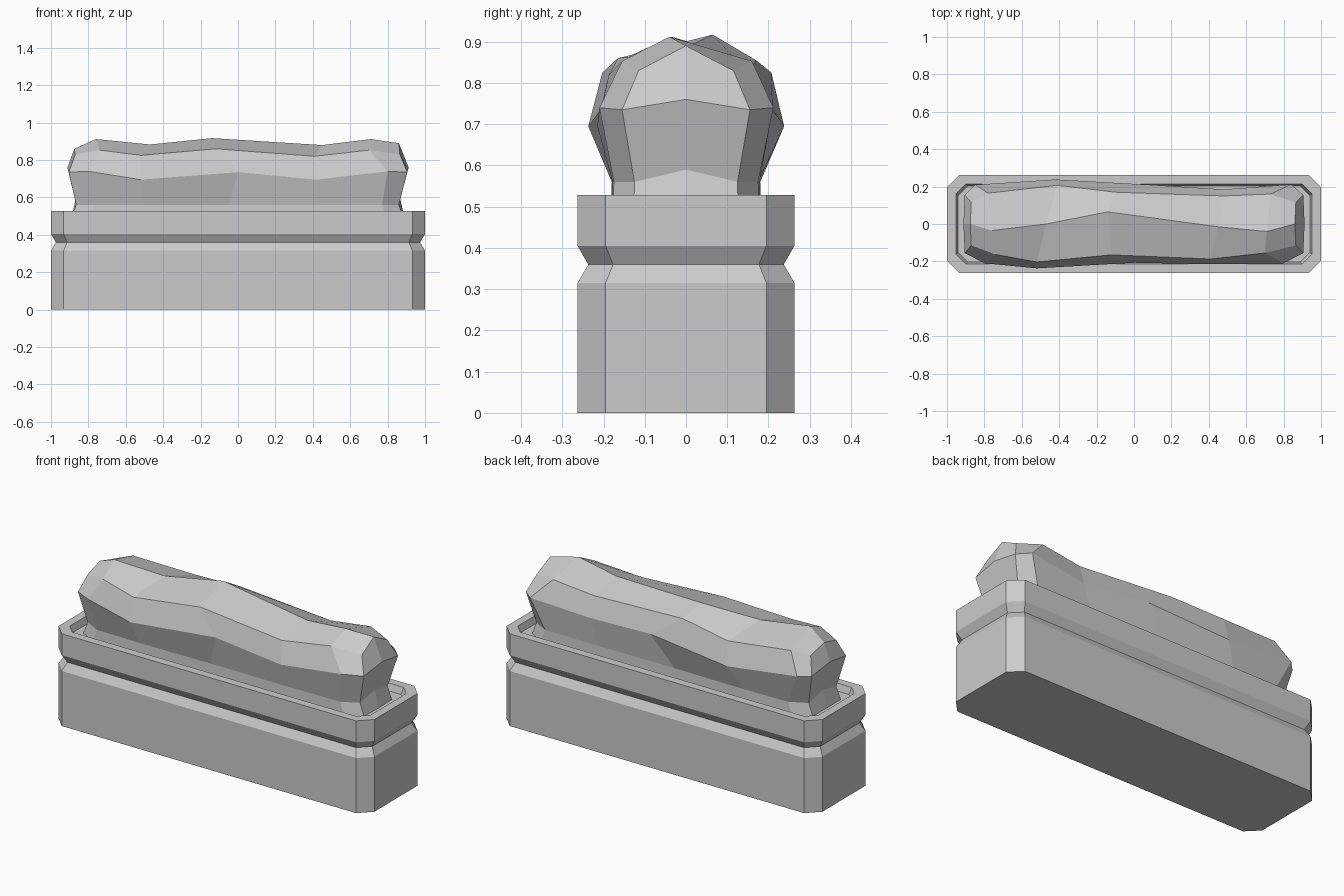
import bpy, bmesh

SOIL = 0.49


def finish(name, bm):
    bmesh.ops.recalc_face_normals(bm, faces=bm.faces)
    me = bpy.data.meshes.new(name)
    bm.to_mesh(me)
    bm.free()
    ob = bpy.data.objects.new(name, me)
    bpy.context.collection.objects.link(ob)
    return ob


def octagon(bm, inset, z):
    # chamfered rectangle ring
    x, y, c = 1.0 - inset, 0.263 - inset, 0.068 - inset * 0.3
    pts = [(x, y - c), (x - c, y), (c - x, y), (-x, y - c),
           (-x, c - y), (c - x, -y), (x - c, -y), (x, c - y)]
    return [bm.verts.new((px, py, z)) for px, py in pts]


def bridge(bm, a, b, closed=True):
    n = len(a)
    for i in range(n if closed else n - 1):
        j = (i + 1) % n
        bm.faces.new((a[i], a[j], b[j], b[i]))


# planter: lofted box with a groove, rim and sunken soil
bm = bmesh.new()
profile = [(0, 0), (0, 0.315), (0.026, 0.36), (0, 0.405), (0, 0.528),
           (0.048, 0.528), (0.06, SOIL)]
rings = [octagon(bm, i, z) for i, z in profile]
for a, b in zip(rings, rings[1:]):
    bridge(bm, a, b)
bm.faces.new(rings[0][::-1])
bm.faces.new(rings[-1])
finish("planter", bm)

# hedge: irregular cross-sections along x
# each: low x, low half width, then front wide, front upper, ridge, back upper, back wide
stations = [
    (-0.865, 0.125, (-0.905, -0.155, 0.735), (-0.87, -0.115, 0.83), (-0.875, 0, 0.86),
     (-0.87, 0.115, 0.83), (-0.905, 0.155, 0.735)),
    (-0.77, 0.175, (-0.80, -0.21, 0.74), (-0.74, -0.163, 0.853), (-0.76, -0.035, 0.912),
     (-0.78, 0.165, 0.853), (-0.85, 0.21, 0.74)),
    (-0.50, 0.18, (-0.52, -0.237, 0.695), (-0.52, -0.203, 0.825), (-0.47, 0, 0.883),
     (-0.41, 0.207, 0.825), (-0.42, 0.238, 0.695)),
    (-0.05, 0.175, (0.0, -0.207, 0.735), (-0.12, -0.165, 0.86), (-0.14, 0.065, 0.917),
     (-0.10, 0.17, 0.855), (0.08, 0.21, 0.735)),
    (0.43, 0.178, (0.42, -0.215, 0.695), (0.41, -0.187, 0.82), (0.45, -0.015, 0.88),
     (0.48, 0.15, 0.825), (0.48, 0.185, 0.71)),
    (0.77, 0.175, (0.80, -0.21, 0.74), (0.70, -0.155, 0.853), (0.71, -0.04, 0.912),
     (0.73, 0.16, 0.853), (0.84, 0.212, 0.74)),
    (0.86, 0.125, (0.905, -0.155, 0.735), (0.865, -0.115, 0.83), (0.86, 0, 0.89),
     (0.865, 0.115, 0.83), (0.905, 0.155, 0.735)),
]
bm = bmesh.new()
sections = []
for x, y, *upper in stations:
    bx = x * 1.03
    pts = [(bx, -y * 1.01, SOIL), (x, -y, 0.56), *upper, (x, y, 0.56), (bx, y * 1.01, SOIL)]
    sections.append([bm.verts.new(p) for p in pts])
for a, b in zip(sections, sections[1:]):
    bridge(bm, a, b)

# hedge end caps with a bulging middle column
for s, sec in ((-1, sections[0]), (1, sections[-1])):
    mid = [bm.verts.new((s * x, 0, z)) for x, z in ((0.89, SOIL), (0.868, 0.59), (0.912, 0.76))]
    mid += [sec[4]]
    for side in (sec[:4], sec[:4:-1]):
        for i in range(2):
            bm.faces.new((side[i], side[i + 1], mid[i + 1], mid[i]))
        bm.faces.new((side[2], side[3], mid[3], mid[2]))
    bm.faces.new((sec[0], mid[0], sec[-1]))
finish("hedge", bm)
